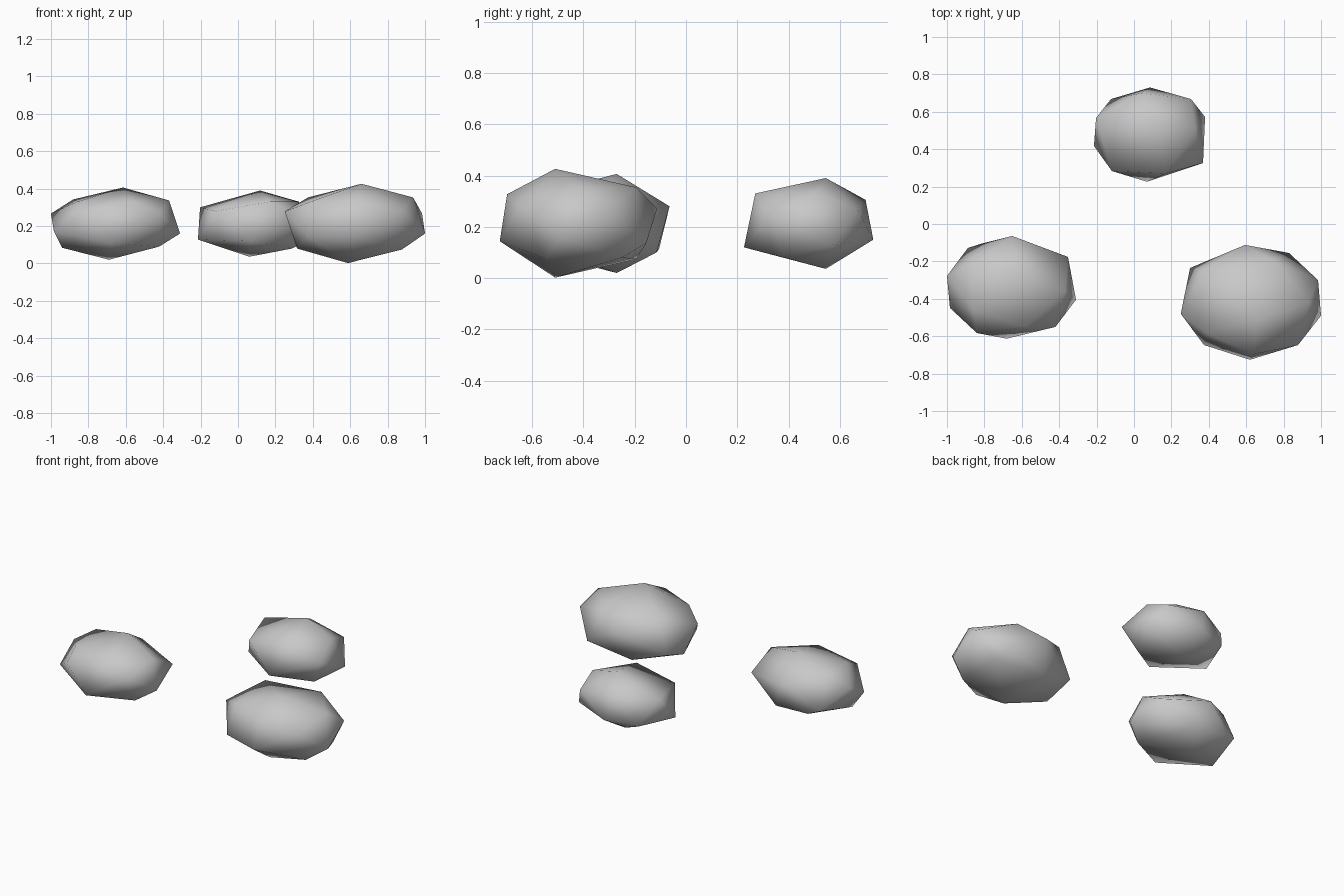
import bpy, bmesh

# one stone material
stone = bpy.data.materials.new("grey_stone")
stone.diffuse_color = (0.58, 0.58, 0.58, 1)


def rock(name, poles, upper, girdle, lower):
    """Chiselled boulder: hull around its poles, shoulder, girdle and foot corners."""
    bm = bmesh.new()
    for p in poles + upper + girdle + lower:
        bm.verts.new(p)
    bmesh.ops.convex_hull(bm, input=bm.verts)
    loose = [v for v in bm.verts if not v.link_faces]
    bmesh.ops.delete(bm, geom=loose, context='VERTS')
    bmesh.ops.recalc_face_normals(bm, faces=bm.faces)
    for f in bm.faces:
        f.smooth = True
    mesh = bpy.data.meshes.new(name)
    bm.to_mesh(mesh)
    bm.free()
    mesh.materials.append(stone)
    bpy.context.collection.objects.link(bpy.data.objects.new(name, mesh))


# front left boulder
rock("left_rock",
     poles=[(-.615, -.27, .406), (-.69, -.27, .02)],
     upper=[(-.882, -.22, .342), (-.369, -.36, .337), (-.58, -.55, .335),
            (-.86, -.46, .33)],
     girdle=[(-.652, -.064, .28), (-.353, -.176, .236), (-.31, -.405, .16),
             (-.42, -.55, .27), (-.68, -.613, .11), (-.84, -.583, .27),
             (-.984, -.449, .17), (-1, -.278, .267), (-.888, -.128, .14)],
     lower=[(-.422, -.47, .09), (-.94, -.39, .084), (-.815, -.105, .113),
            (-.575, -.115, .1)])

# front right boulder, the largest
rock("right_rock",
     poles=[(.66, -.51, .426), (.588, -.51, .002)],
     upper=[(.374, -.25, .353), (.745, -.195, .354), (.936, -.42, .353),
            (.638, -.697, .327), (.387, -.583, .33)],
     girdle=[(.25, -.48, .278), (.374, -.647, .145), (.62, -.726, .144),
             (.877, -.647, .28), (1, -.49, .16), (.984, -.3, .267),
             (.829, -.155, .136), (.594, -.112, .272), (.3, -.235, .15)],
     lower=[(.877, -.546, .075), (.316, -.43, .08), (.531, -.195, .074),
            (.87, -.25, .08), (.6, -.655, .11)])

# back boulder, the smallest
rock("back_rock",
     poles=[(.118, .545, .39), (.06, .545, .036)],
     upper=[(.041, .70, .305), (.326, .507, .33), (.17, .27, .33)],
     girdle=[(-.214, .417, .128), (-.203, .567, .3), (-.123, .668, .14),
             (.086, .73, .15), (.305, .668, .268), (.38, .572, .13),
             (.369, .326, .24), (.07, .226, .12), (-.118, .283, .28)],
     lower=[(.29, .38, .08), (-.016, .64, .095)])
